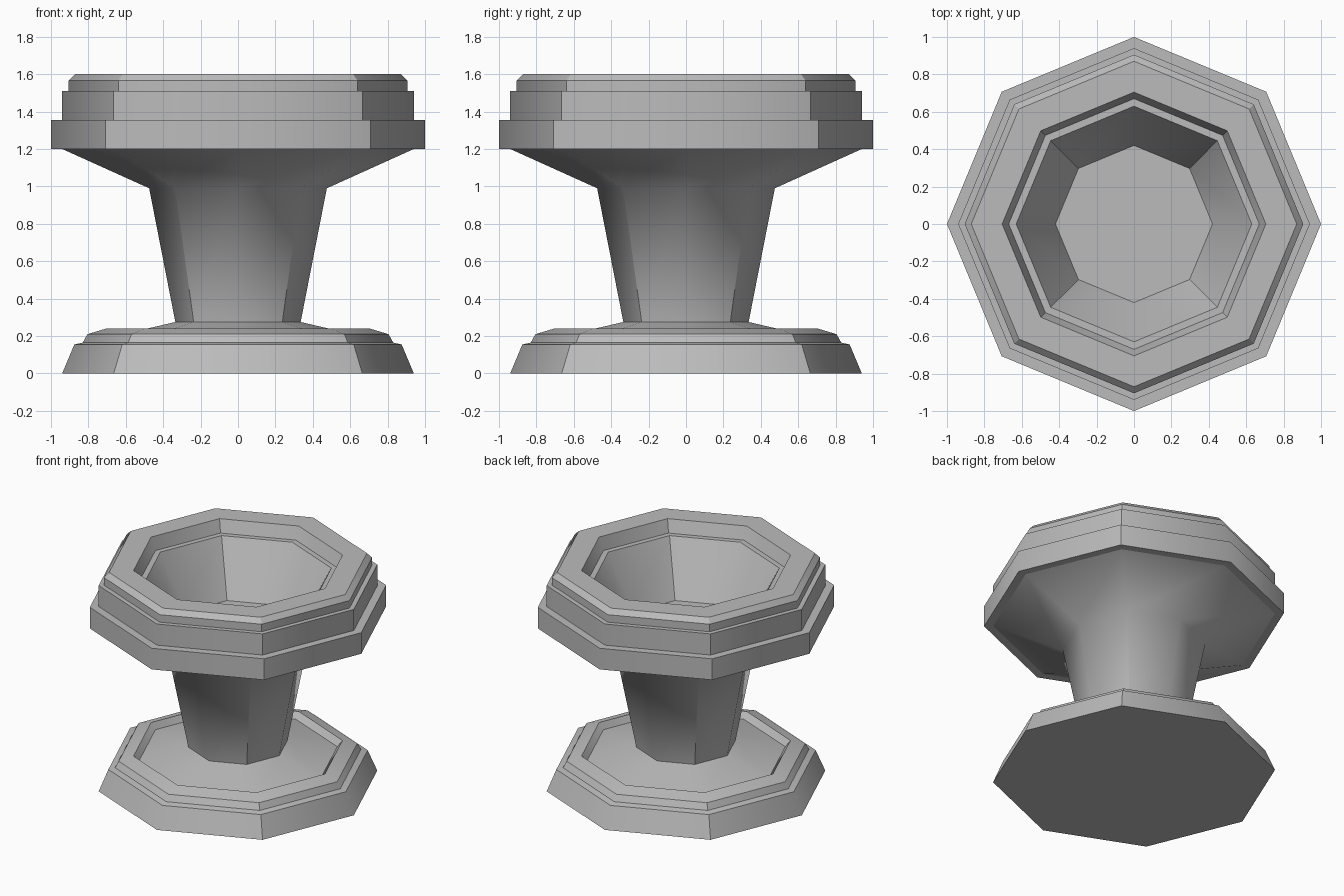
import bpy
import bmesh
from math import cos, sin, tau

SIDES = 8

cube = bpy.data.objects.get("Cube")
if cube:
    bpy.data.objects.remove(cube, do_unlink=True)

# Plain stone colour
GREY = (0.5, 0.5, 0.5, 1.0)
stone = bpy.data.materials.new("grey_stone")
stone.use_nodes = True
stone.diffuse_color = GREY
stone.node_tree.nodes["Principled BSDF"].inputs["Base Color"].default_value = GREY


def turned_part(name, profile, cap_start=False, cap_end=False, soft_rings=()):
    """Turn a (radius, height) profile into an eight-sided shell."""
    bm = bmesh.new()
    rings = [[bm.verts.new((r * cos(tau * i / SIDES), r * sin(tau * i / SIDES), z))
              for i in range(SIDES)] for r, z in profile]
    for low, high in zip(rings, rings[1:]):
        for i in range(SIDES):
            j = (i + 1) % SIDES
            bm.faces.new((low[i], low[j], high[j], high[i]))
    if cap_start:
        bm.faces.new(rings[0][::-1])
    if cap_end:
        bm.faces.new(rings[-1])
    for face in bm.faces:
        face.smooth = True

    # Crisp horizontal edges, except where the surface flows on
    for k, ring in enumerate(rings):
        for i in range(SIDES):
            edge = bm.edges.get((ring[i], ring[(i + 1) % SIDES]))
            edge.smooth = k in soft_rings
    # Crisp diagonal corners on the steep walls
    for k, (low, high) in enumerate(zip(rings, rings[1:])):
        run = abs(profile[k + 1][0] - profile[k][0])
        rise = abs(profile[k + 1][1] - profile[k][1])
        if rise > 0.8 * run:
            for i in range(1, SIDES, 2):
                bm.edges.get((low[i], high[i])).smooth = False

    mesh = bpy.data.meshes.new(name)
    bm.to_mesh(mesh)
    bm.free()
    mesh.materials.append(stone)
    obj = bpy.data.objects.new(name, mesh)
    bpy.context.collection.objects.link(obj)
    return obj


# Foot with stepped edge, shallow recess and raised collar
turned_part("base", [
    (0.94, 0.0), (0.875, 0.155), (0.83, 0.165), (0.805, 0.21),
    (0.705, 0.24), (0.67, 0.197), (0.335, 0.275),
], cap_start=True)

# Tapered stem flaring into the underside of the bowl
turned_part("stem", [(0.335, 0.275), (0.475, 0.99), (0.94, 1.2)], soft_rings=(1,))

# Stepped rim and hollow bowl
turned_part("bowl", [
    (0.94, 1.2), (1.0, 1.2), (1.0, 1.355), (0.94, 1.355), (0.94, 1.51),
    (0.905, 1.51), (0.905, 1.565), (0.87, 1.6), (0.705, 1.6),
    (0.67, 1.51), (0.63, 1.51), (0.42, 1.13),
], cap_end=True)
